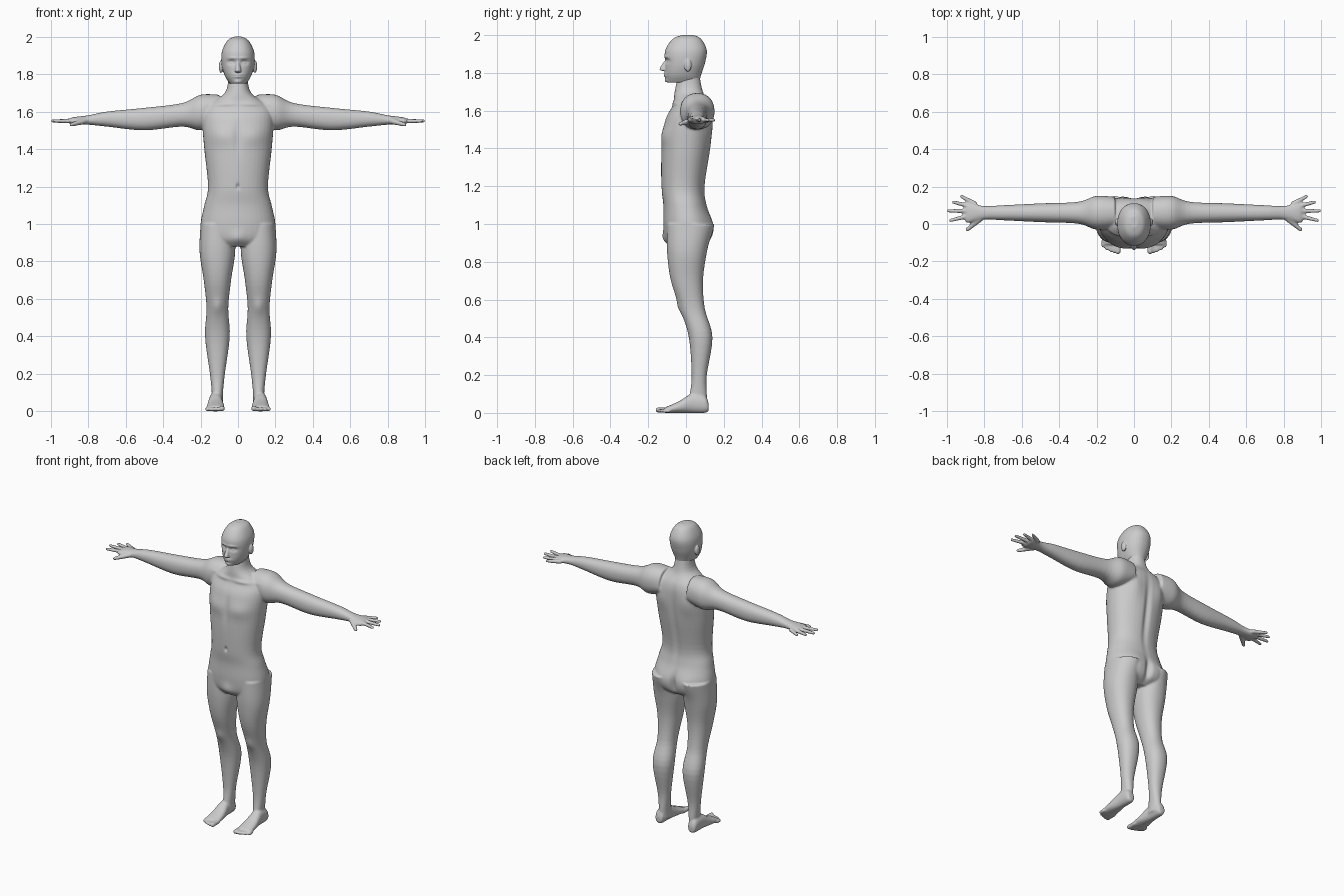
import bpy, bmesh, math
from mathutils import Vector, Matrix

default_cube = bpy.data.objects.get("Cube")
if default_cube:
    bpy.data.objects.remove(default_cube, do_unlink=True)

skin = bpy.data.materials.new("plain grey")
skin.use_nodes = True
grey = (0.6, 0.6, 0.6, 1)
skin.diffuse_color = grey
skin.node_tree.nodes["Principled BSDF"].inputs["Base Color"].default_value = grey

FRONT, BACK = -1, 1


def between(before, start, end, after, t):
    """Smooth curve through neighbouring section values."""
    bend = 2 * before - 5 * start + 4 * end - after
    twist = 3 * (start - end) + after - before
    return start + t / 2 * (end - before + t * (bend + t * twist))


def smooth_rows(rows, steps=5):
    """Add rounded in-between sections to a list of sections."""
    padded = [rows[0], *rows, rows[-1]]
    result = []
    for group in zip(padded, padded[1:], padded[2:], padded[3:]):
        for step in range(steps):
            result.append([between(*values, step / steps) for values in zip(*group)])
    return result + [rows[-1]]


def rounded(value, power):
    return math.copysign(abs(value) ** (2 / power), value)


def loft(bm, axis, middle, rows, power=2.2, sides=40):
    """Skin rounded sections (position, half width, low, high) along an axis."""
    rings = []
    for position, half, low, high in smooth_rows(rows):
        ring = []
        for side in range(sides):
            angle = math.tau * side / sides
            point = [middle + half * rounded(math.cos(angle), power),
                     (low + high) / 2 + (high - low) / 2 * rounded(math.sin(angle), power)]
            point.insert("xyz".index(axis), position)
            ring.append(bm.verts.new(point))
        rings.append(ring)
    for ring, following in zip(rings, rings[1:]):
        for side in range(sides):
            bm.faces.new((ring[side - 1], ring[side], following[side], following[side - 1]))
    bm.faces.new(rings[0])
    bm.faces.new(rings[-1])


def ball(bm, centre, scale):
    place = Matrix.Translation(centre) @ Matrix.Diagonal((*scale, 1))
    bmesh.ops.create_icosphere(bm, subdivisions=2, radius=1, matrix=place)


def digit(bm, start, end, thick, thin, count=14):
    """Tapered finger or toe as a dense chain of balls."""
    for index in range(count):
        t = index / (count - 1)
        radius = thick + (thin - thick) * t
        ball(bm, Vector(start).lerp(Vector(end), t), [radius] * 3)


def mirror(bm):
    copy = bmesh.ops.duplicate(bm, geom=bm.verts[:] + bm.edges[:] + bm.faces[:])
    for item in copy["geom"]:
        if isinstance(item, bmesh.types.BMVert):
            item.co.x *= -1


def sculpt(mesh, swellings):
    """Raise or sink soft spots: (side, x, z, width, height, amount), on both halves."""
    normals = [vertex.normal.copy() for vertex in mesh.vertices]
    for vertex, normal in zip(mesh.vertices, normals):
        across, up = abs(vertex.co.x), vertex.co.z
        for side, x, z, width, height, amount in swellings.values():
            distance = ((across - x) / width) ** 2 + ((up - z) / height) ** 2
            facing = max(0, normal.y * side)
            vertex.co.y += side * amount * facing * math.exp(-distance)


def fuse(name, bm, voxel, rounds, swellings):
    """Blend overlapping pieces into one smooth, sculpted skin."""
    bmesh.ops.recalc_face_normals(bm, faces=bm.faces)
    rough = bpy.data.meshes.new(name)
    bm.to_mesh(rough)
    bm.free()
    obj = bpy.data.objects.new(name, rough)
    bpy.context.collection.objects.link(obj)
    remesh = obj.modifiers.new("fuse", 'REMESH')
    remesh.mode = 'VOXEL'
    remesh.voxel_size = voxel
    relax = obj.modifiers.new("relax", 'SMOOTH')
    relax.iterations = rounds
    graph = bpy.context.evaluated_depsgraph_get()
    fused = bpy.data.meshes.new_from_object(obj.evaluated_get(graph))
    obj.modifiers.clear()
    obj.data = fused
    bpy.data.meshes.remove(rough)
    sculpt(fused, swellings)
    fused.materials.clear()
    fused.materials.append(skin)
    fused.shade_smooth()


body = bmesh.new()
# Leg, from hip to ankle
loft(body, "z", .11, [(1, .09, -.1, .14), (.85, .095, -.1, .11), (.7, .073, -.08, .09),
                      (.55, .058, -.03, .1), (.4, .066, .015, .14), (.2, .04, .03, .11),
                      (.1, .03, .02, .11), (.03, .03, .01, .11)])
# Foot, from heel to ball, and toes
loft(body, "y", .12, [(.12, .02, .01, .05), (.1, .03, 0, .09), (.03, .035, 0, .1),
                      (-.04, .045, 0, .06), (-.11, .05, 0, .03)])
for toe in range(5):
    x = .085 + toe / 50
    radius = .011 if toe else .015
    digit(body, (x, -.09, radius), (x, -.147 + toe * toe / 500, radius), radius, radius)
# Arm and palm
loft(body, "x", .06, [(.1, .08, 1.53, 1.69), (.2, .09, 1.5, 1.69), (.3, .058, 1.52, 1.645),
                      (.5, .05, 1.5, 1.62), (.7, .04, 1.52, 1.6), (.8, .036, 1.53, 1.58),
                      (.88, .054, 1.53, 1.57), (.9, .05, 1.54, 1.56)])
# Fingers spread like a fan, and thumb
for finger, length in enumerate((.205, .21, .19, .16)):
    reach = Vector((math.cos((finger - 1) / 4), math.sin((finger - 1) / 4), 0))
    wrist = Vector((.78, .07, 1.55))
    digit(body, wrist + reach * length / 2, wrist + reach * length, .014, .01)
digit(body, (.82, .03, 1.55), (.89, -.03, 1.53), .018, .011)
mirror(body)
# Trunk, from neck to crotch
loft(body, "z", 0, [(1.8, .05, -.04, .07), (1.7, .07, -.06, .09), (1.63, .17, -.07, .13),
                    (1.55, .19, -.11, .14), (1.4, .18, -.13, .13), (1.2, .16, -.13, .1),
                    (1.1, .18, -.12, .11), (1, .2, -.12, .14), (.92, .19, -.11, .13),
                    (.88, .12, -.08, .08)])
fuse("body", body, .0055, 6, {
    "chest muscle": (FRONT, .09, 1.47, .08, .05, .012),
    "breastbone": (FRONT, 0, 1.46, .02, .09, -.006),
    "collarbone": (FRONT, .08, 1.64, .07, .012, .008),
    "navel": (FRONT, 0, 1.2, .008, .014, -.012),
    "groin": (FRONT, 0, .92, .04, .04, .012),
    "kneecap": (FRONT, .11, .56, .03, .04, .01),
    "shoulder blade": (BACK, .1, 1.52, .05, .08, .012),
    "spine": (BACK, 0, 1.36, .02, .2, -.013),
    "buttock": (BACK, .09, .98, .06, .07, .012),
    "cleft": (BACK, 0, .95, .02, .07, -.022),
})

head = bmesh.new()
# Skull and jaw
loft(head, "z", 0, [(2, .02, -.02, .04), (1.98, .056, -.07, .08), (1.92, .086, -.11, .11),
                    (1.85, .087, -.11, .1), (1.79, .07, -.11, .08), (1.75, .045, -.1, .07)])
# Nose
loft(head, "z", 0, [(1.87, .008, -.11, -.08), (1.82, .017, -.14, -.08), (1.81, .014, -.12, -.08)])
# Ears
for side in (-1, 1):
    ball(head, (side * .09, .01, 1.84), (.013, .02, .035))
fuse("head", head, .0035, 4, {
    "eye socket": (FRONT, .036, 1.863, .02, .012, -.015),
    "eyeball": (FRONT, .035, 1.861, .011, .007, .008),
    "brow": (FRONT, .03, 1.886, .03, .008, .005),
    "lips": (FRONT, 0, 1.79, .024, .011, .011),
    "mouth line": (FRONT, 0, 1.79, .024, .003, -.006),
    "chin": (FRONT, 0, 1.758, .024, .013, .01),
})
